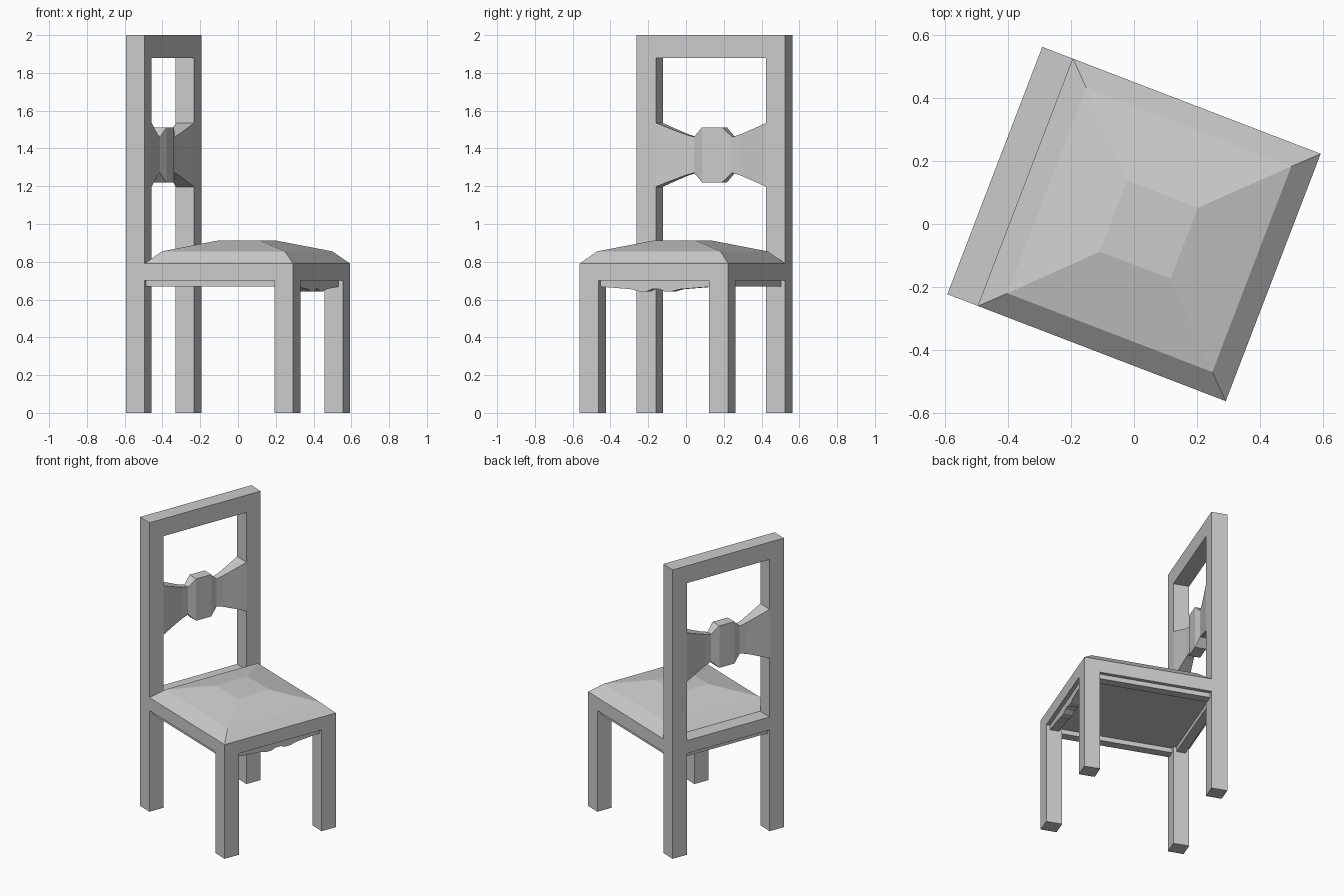
import bpy, math
from mathutils import Matrix

if "Cube" in bpy.data.objects:
    bpy.data.objects.remove(bpy.data.objects["Cube"])

# Local frame: +x is the seat front, y is the width; the whole chair is turned about z
TURN = Matrix.Rotation(math.radians(-21.0), 4, 'Z')
U, V = 0.474, 0.421      # half depth, half width
LU, LV = 0.105, 0.108    # leg section
APRON, SEAT = 0.70, 0.79  # underside and top of seat frame


def loft(name, rings):
    """Skin a list of equal-length rings and cap both ends."""
    n = len(rings[0])
    verts = [p for r in rings for p in r]
    faces = [tuple(range(n))[::-1], tuple(range(len(verts) - n, len(verts)))]
    for k in range(len(rings) - 1):
        a, b = k * n, (k + 1) * n
        faces += [(a + i, a + (i + 1) % n, b + (i + 1) % n, b + i) for i in range(n)]
    mesh = bpy.data.meshes.new(name)
    mesh.from_pydata(verts, [], faces)
    mesh.transform(TURN)
    ob = bpy.data.objects.new(name, mesh)
    bpy.context.collection.objects.link(ob)
    return ob


def flat_ring(x0, x1, y0, y1, z):
    return [(x0, y0, z), (x1, y0, z), (x1, y1, z), (x0, y1, z)]


def cross_ring(y, x0, x1, z0, z1):
    return [(x0, y, z0), (x0, y, z1), (x1, y, z1), (x1, y, z0)]


def box(name, x0, x1, y0, y1, z0, z1):
    return loft(name, [flat_ring(x0, x1, y0, y1, z0), flat_ring(x0, x1, y0, y1, z1)])


# Legs and back posts
for side, s in (("left", -1), ("right", 1)):
    y0, y1 = sorted((s * V, s * (V - LV)))
    box(side + "_front_leg", U - LU, U, y0, y1, 0, APRON)
    box(side + "_back_post", -U, -U + LU, y0, y1, 0, 2.0)
    # Inset strip below the side of the seat frame
    y0, y1 = sorted((s * 0.396, s * 0.336))
    box(side + "_under_strip", -U + LU, U - LU, y0, y1, 0.668, APRON)

# Seat frame, back strip and top rail
IN = V - LV
box("seat_frame", -U + LU, U, -V, V, APRON, SEAT)
box("back_apron", -U, -U + LU, -IN, IN, APRON, SEAT)
box("back_under_strip", -U + 0.025, -U + 0.085, -IN, IN, 0.668, APRON)
box("top_rail", -U, -U + LU, -IN, IN, 1.88, 2.0)

# Faceted cushion
loft("cushion", [flat_ring(-U + LU, U, -V, V, SEAT),
                 flat_ring(-0.297, 0.401, -0.35, 0.35, 0.855),
                 flat_ring(-0.07, 0.171, -0.121, 0.121, 0.912)])


def mirrored(half):
    """Mirror a half profile of (y, ...) rows to negative y."""
    return [(-r[0], *r[1:]) for r in reversed(half)] + list(half)


# Bow-shaped back slat: y, half height, half depth
bow = mirrored([(0.057, 0.145, 0.037), (0.108, 0.095, 0.021),
                (0.155, 0.108, 0.026), (0.24, 0.14, 0.040), (IN, 0.169, 0.052)])
xc, zc = -U + LU / 2, 1.366
loft("back_slat", [cross_ring(y, xc - d, xc + d, zc - h, zc + h) for y, h, d in bow])

# Scalloped strip under the front of the seat: y, lower edge
scallop = mirrored([(0.022, 0.655), (0.05, 0.643), (0.09, 0.643), (0.14, 0.655), (IN, 0.668)])
loft("front_scallop", [cross_ring(y, U - 0.085, U - 0.025, z, APRON) for y, z in scallop])
